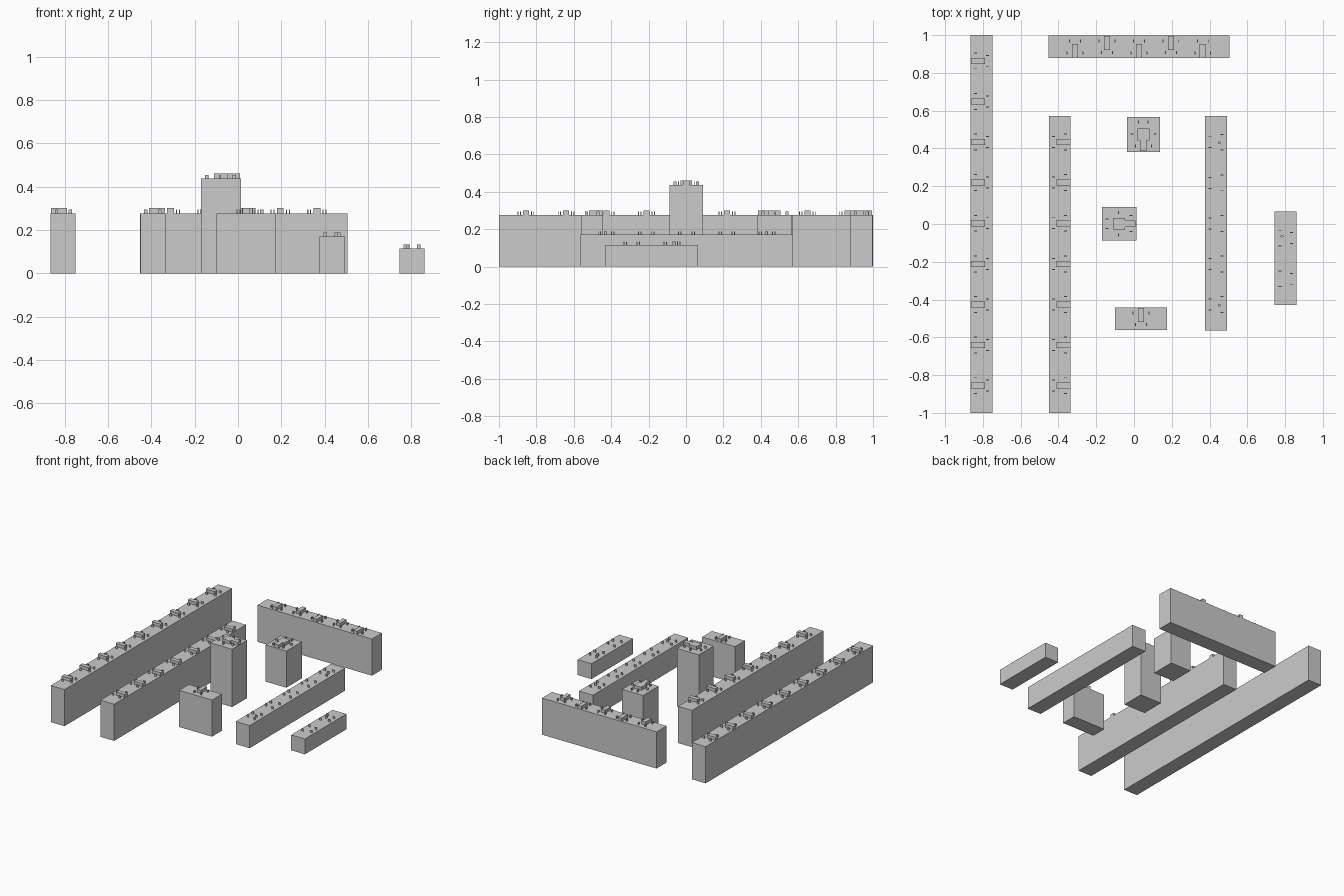
import bpy, bmesh
from mathutils import Vector

if "Cube" in bpy.data.objects:
    bpy.data.objects.remove(bpy.data.objects["Cube"])


def add_box(bm, x0, x1, y0, y1, z0, z1):
    r = bmesh.ops.create_cube(bm, size=1)
    for v in r['verts']:
        v.co = Vector((x0 if v.co.x < 0 else x1,
                       y0 if v.co.y < 0 else y1,
                       z0 if v.co.z < 0 else z1))


def finish(bm, name):
    me = bpy.data.meshes.new(name)
    bm.to_mesh(me)
    bm.free()
    ob = bpy.data.objects.new(name, me)
    bpy.context.collection.objects.link(ob)
    return ob


def block(name, x0, x1, y0, y1, h):
    bm = bmesh.new()
    add_box(bm, x0, x1, y0, y1, 0, h)
    finish(bm, name)


def fixture(name, edge, inward, z, boxes, plates):
    """Roof fixture: u runs along the block edge, v runs inward from it.
    boxes = (u half width, v0, v1); plates = (u, v, lies along u?), mirrored in u."""
    d = Vector(inward)
    s = Vector((-d.y, d.x))
    e = Vector(edge)
    bm = bmesh.new()

    def local_box(u0, u1, v0, v1, h):
        a = e + s * u0 + d * v0
        b = e + s * u1 + d * v1
        add_box(bm, min(a.x, b.x), max(a.x, b.x), min(a.y, b.y), max(a.y, b.y), z, z + h)

    for w, v0, v1 in boxes:
        local_box(-w, w, v0, v1, 0.024)
    for u, v, across in plates:
        a, b = (0.008, 0.0025) if across else (0.0025, 0.008)
        for k in (-u, u):
            local_box(k - a, k + a, v - b, v + b, 0.018)
    finish(bm, name)


def post(name, x, y, z):
    bm = bmesh.new()
    r = bmesh.ops.create_cone(bm, cap_ends=True, segments=12, radius1=0.008,
                              radius2=0.008, depth=0.018)
    bmesh.ops.translate(bm, verts=r['verts'], vec=(x, y, z + 0.009))
    finish(bm, name)


PLATES = [(0.042, 0.027, False), (0.029, 0.09, False)]
BAR = [(0.016, 0.002, 0.075)]
HUB = [(0.017, 0.004, 0.06), (0.031, 0.06, 0.124)]
HUB_PLATES = [(0.042, 0.03, False), (0.06, 0.095, True), (0.025, 0.157, False)]
H = 0.277

# Main blocks
block("long_left_block", -0.865, -0.75, -1, 1, H)
block("inner_left_block", -0.45, -0.335, -1, 0.573, H)
block("back_block", -0.452, 0.505, 0.878, 0.997, H)
block("tower_block", -0.17, 0.013, -0.088, 0.09, 0.437)
block("square_block", -0.037, 0.137, 0.382, 0.567, H)
block("short_front_block", -0.1, 0.175, -0.56, -0.443, H)
block("low_right_block", 0.377, 0.493, -0.565, 0.573, 0.171)
block("lowest_right_block", 0.745, 0.86, -0.43, 0.065, 0.116)

# Fixtures along the two left blocks
for i in range(9):
    y = 0.004 + (i - 4) * 0.215
    fixture("long_left_fixture", (-0.865, y), (1, 0), H, BAR, PLATES)
    if i < 7:
        fixture("inner_left_fixture", (-0.335, y), (-1, 0), H, BAR, PLATES)

# Alternating fixtures on the back block
for i in range(5):
    front = i % 2 == 0
    fixture("back_fixture", (-0.312 + i * 0.169, 0.878 if front else 0.997),
            (0, 1 if front else -1), H, BAR, PLATES)

# Single fixtures on the small blocks
fixture("short_front_fixture", (0.037, -0.443), (0, -1), H, BAR, PLATES)
fixture("tower_fixture", (0.013, 0.002), (-1, 0), 0.437, HUB, HUB_PLATES)
fixture("square_fixture", (0.05, 0.382), (0, 1), H, HUB, HUB_PLATES)

# Plates and posts on the low blocks
for i in range(5):
    fixture("low_right_plates", (0.493, 0.003 + (i - 2) * 0.215), (-1, 0), 0.171, [], PLATES)
for y in (-0.43, 0.43):
    post("low_right_post", 0.453, y, 0.171)
for y in (-0.075, -0.29):
    fixture("lowest_right_plates", (0.745, y), (1, 0), 0.116, [], PLATES)
post("lowest_right_post", 0.783, -0.065, 0.116)
